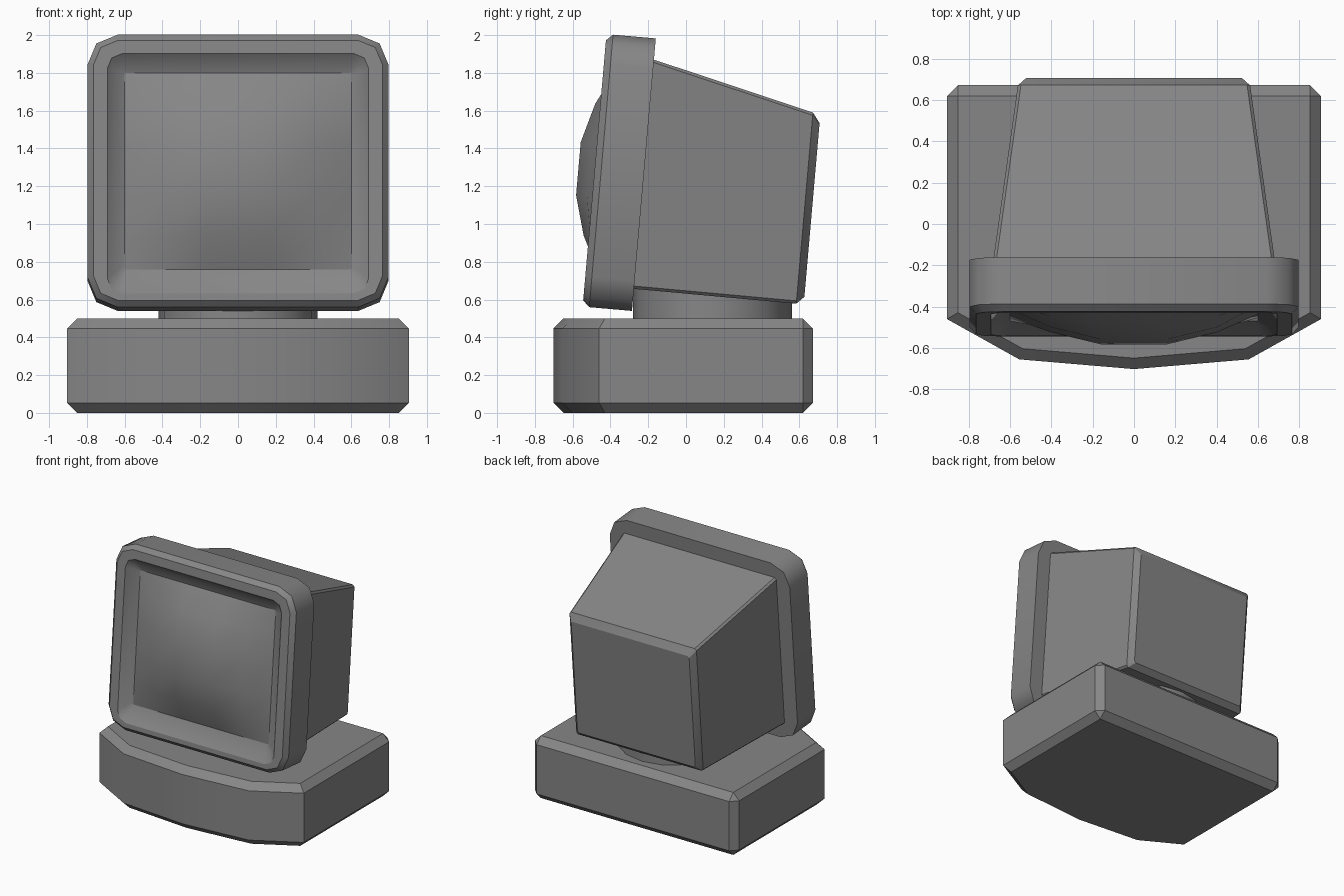
import bpy, bmesh, math
from mathutils import Matrix

if "Cube" in bpy.data.objects:
    bpy.data.objects.remove(bpy.data.objects["Cube"])

TILT = math.radians(5)
# Head space: x across, y depth behind the bezel front, z up from bezel centre
HEAD = Matrix.Translation((0, -0.484, 1.285)) @ Matrix.Rotation(-TILT, 4, 'X')

DARK = bpy.data.materials.new("dark_grey")
DARK.diffuse_color = (0.24, 0.24, 0.24, 1)
DARK.use_nodes = True
DARK.node_tree.nodes["Principled BSDF"].inputs["Base Color"].default_value = DARK.diffuse_color


def finish(name, bm, matrix=None, angle=30, recalc=True):
    if recalc:
        bmesh.ops.recalc_face_normals(bm, faces=bm.faces[:])
    if matrix:
        bm.transform(matrix)
    me = bpy.data.meshes.new(name)
    bm.to_mesh(me)
    bm.free()
    me.materials.append(DARK)
    ob = bpy.data.objects.new(name, me)
    bpy.context.collection.objects.link(ob)
    bpy.ops.object.select_all(action='DESELECT')
    ob.select_set(True)
    bpy.context.view_layer.objects.active = ob
    if angle:
        bpy.ops.object.shade_smooth_by_angle(angle=math.radians(angle))
    return ob


def ring(depth, half_w, low, high, r, seg):
    """Rounded rectangle at a given depth."""
    pts = []
    corners = [(1, high, -1, 0), (-1, high, -1, 90), (-1, low, 1, 180), (1, low, 1, 270)]
    for sx, z, sz, start in corners:
        for k in range(seg + 1):
            a = math.radians(start + 90 * k / seg)
            pts.append((sx * (half_w - r) + r * math.cos(a), depth,
                        z + sz * r + r * math.sin(a)))
    return pts


def loft(rings, sharp_rings=()):
    """Skin a list of rings, cap both ends, keep chosen rings sharp."""
    bm = bmesh.new()
    loops = [[bm.verts.new(p) for p in pts] for pts in rings]
    n = len(loops[0])
    for a, b in zip(loops, loops[1:]):
        for i in range(n):
            j = (i + 1) % n
            bm.faces.new((a[i], a[j], b[j], b[i])).smooth = True
    bm.faces.new(loops[0])
    bm.faces.new(loops[-1])
    for k in sharp_rings:
        for i in range(n):
            bm.edges.get((loops[k][i - 1], loops[k][i])).smooth = False
    return bm


# Base: bowed-front slab with chamfered rims and back corners
half = [(0.905, 0.672), (0.905, -0.46), (0.555, -0.655)]
outline = half + [(0, -0.702)] + [(-x, y) for x, y in reversed(half)]
bm = loft([[(x, y, z) for x, y in outline] for z in (0, 0.5)])
bmesh.ops.recalc_face_normals(bm, faces=bm.faces[:])
hard = [e for e in bm.edges if e.calc_face_angle() > math.radians(70)]
bmesh.ops.bevel(bm, geom=hard, offset=0.053, segments=1, affect='EDGES', profile=0.5)
finish("base", bm)

# Swivel neck
bm = bmesh.new()
bmesh.ops.create_cone(bm, cap_ends=True, segments=16, radius1=0.42, radius2=0.42, depth=0.2,
                      matrix=Matrix.Translation((0, 0.14, 0.57)))
finish("neck", bm)

# Rear housing: tapers back, top slopes down
finish("housing", loft([
    ring(0.25, 0.682, -0.608, 0.613, 0.015, 1),
    ring(1.125, 0.562, -0.611, 0.405, 0.015, 1),
    ring(1.165, 0.522, -0.571, 0.352, 0.015, 1),
]), HEAD)

# Bezel: rounded frame with a dished opening
finish("bezel", loft([
    ring(0.262, 0.797, -0.725, 0.723, 0.16, 2),
    ring(0.035, 0.797, -0.725, 0.723, 0.16, 2),
    ring(0.0, 0.765, -0.692, 0.69, 0.13, 2),
    ring(0.0, 0.692, -0.655, 0.62, 0.08, 2),
    ring(0.04, 0.65, -0.59, 0.575, 0.05, 2),
    ring(0.065, 0.59, -0.51, 0.515, 0.01, 2),
], sharp_rings=(0, 1, 2, 3, 5)), HEAD, angle=None)

# Screen: shallow bulging grid
steps = [(-1, 0), (-0.67, 0.6), (-0.27, 1), (0.27, 1), (0.67, 0.6), (1, 0)]
bm = bmesh.new()
grid = [[bm.verts.new((u * 0.6, 0.06 - 0.146 * fu * fv, v * 0.522)) for u, fu in steps]
        for v, fv in steps]
for lo, hi in zip(grid, grid[1:]):
    for i in range(len(steps) - 1):
        bm.faces.new((lo[i], lo[i + 1], hi[i + 1], hi[i]))
finish("screen", bm, HEAD, angle=60, recalc=False)
